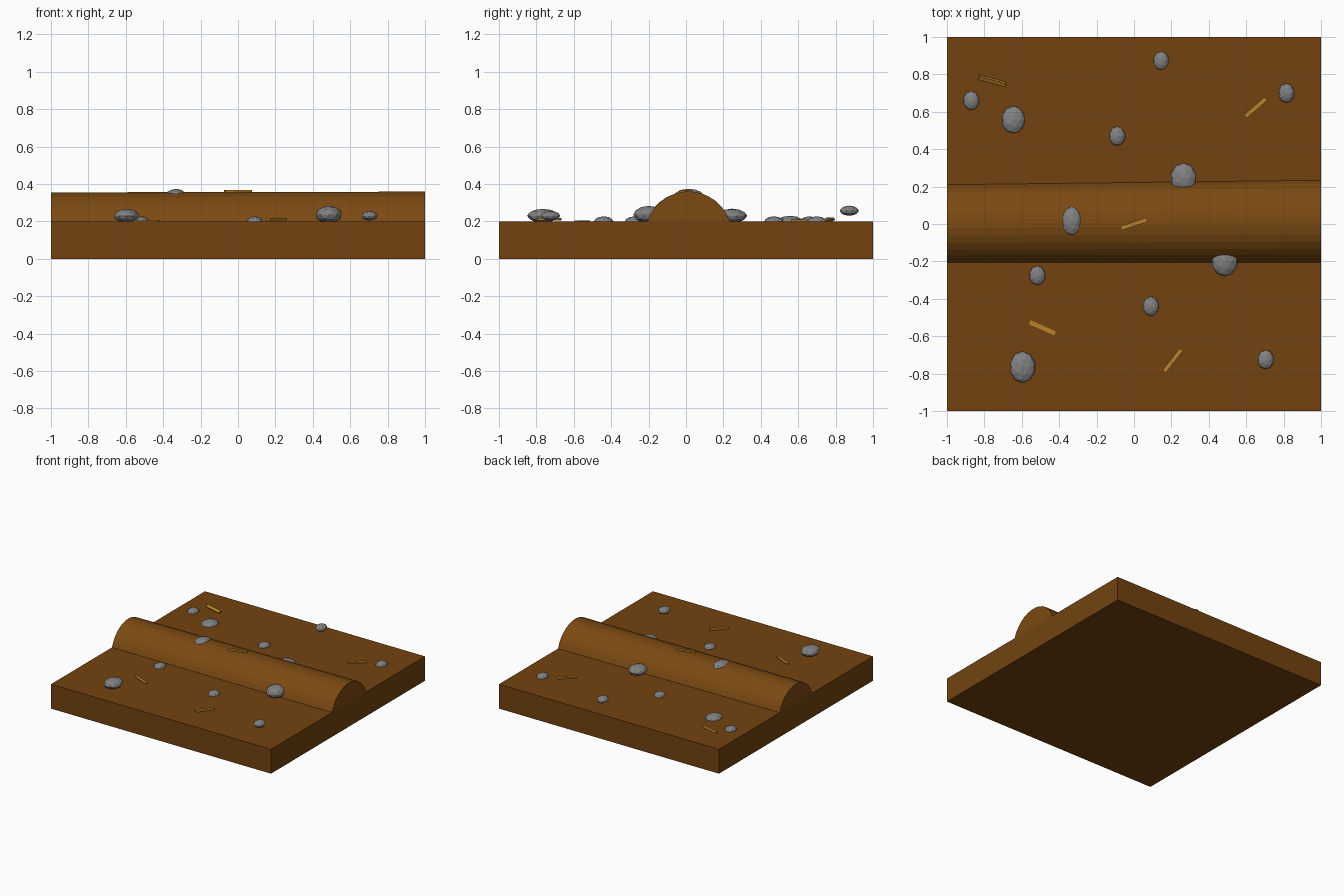
import bpy, bmesh
from math import radians, sin, cos, asin

if "Cube" in bpy.data.objects:
    bpy.data.objects.remove(bpy.data.objects["Cube"])


def material(name, rgb):
    m = bpy.data.materials.new(name)
    m.diffuse_color = (*rgb, 1)
    m.use_nodes = True
    m.node_tree.nodes["Principled BSDF"].inputs["Base Color"].default_value = m.diffuse_color
    return m


SOIL = material("soil", (0.17, 0.055, 0.005))
RIDGE = material("ridge_soil", (0.2, 0.068, 0.006))
STRAW = material("straw", (0.5, 0.22, 0.02))
STONE = material("stone", (0.22, 0.22, 0.22))


def box(name, loc, size, mat, rot=(0, 0, 0)):
    bpy.ops.mesh.primitive_cube_add(size=1, location=loc, rotation=[radians(a) for a in rot])
    o = bpy.context.object
    o.name = name
    o.scale = size
    o.data.materials.append(mat)
    return o


# soil slab
box("soil_slab", (0, 0, 0.1), (2, 2, 0.2), SOIL)

# rounded ridge: a circular arc swept along x, slightly wider at the right end
R, TOP, SEG = 0.227, 0.358, 13
bm = bmesh.new()
rings = []
for x, y0, y1, top in ((-1, -0.207, 0.21, 0.356), (1, -0.207, 0.234, 0.36)):
    mid, half = (y0 + y1) / 2, (y1 - y0) / 2
    h = top - 0.2
    r = (half * half + h * h) / (2 * h)
    a = asin(half / r)
    ring = []
    for i in range(SEG + 1):
        t = -a + 2 * a * i / SEG
        ring.append(bm.verts.new((x, mid + r * sin(t), top - r + r * cos(t))))
    rings.append(ring)
    bm.faces.new(ring)
for i in range(SEG):
    bm.faces.new((rings[0][i], rings[1][i], rings[1][i + 1], rings[0][i + 1]))
bmesh.ops.recalc_face_normals(bm, faces=bm.faces)
# open shell: make sure the arc faces outward
bm.normal_update()
if sum(f.normal.z for f in bm.faces) < 0:
    bmesh.ops.reverse_faces(bm, faces=bm.faces)
me = bpy.data.meshes.new("ridge")
bm.to_mesh(me)
bm.free()
ridge = bpy.data.objects.new("ridge", me)
me.materials.append(RIDGE)
bpy.context.collection.objects.link(ridge)

# scattered stones: x, y, z, then half sizes
stones = [
    (0.145, 0.873, 0.257, 0.042, 0.051, 0.027),
    (-0.87, 0.66, 0.2, 0.043, 0.051, 0.027),
    (-0.645, 0.557, 0.192, 0.065, 0.077, 0.038),
    (-0.09, 0.47, 0.2, 0.043, 0.052, 0.027),
    (0.815, 0.70, 0.2, 0.043, 0.052, 0.027),
    (0.265, 0.247, 0.23, 0.07, 0.08, 0.038),
    (-0.333, 0.015, 0.338, 0.056, 0.08, 0.036),
    (-0.517, -0.275, 0.2, 0.043, 0.052, 0.027),
    (0.485, -0.2, 0.236, 0.071, 0.082, 0.047),
    (0.09, -0.44, 0.2, 0.043, 0.052, 0.027),
    (-0.596, -0.765, 0.23, 0.069, 0.085, 0.037),
    (0.704, -0.725, 0.23, 0.044, 0.052, 0.026),
]
for i, (x, y, z, a, b, c) in enumerate(stones):
    bpy.ops.mesh.primitive_ico_sphere_add(subdivisions=2, radius=1, location=(x, y, z))
    o = bpy.context.object
    o.name = f"stone_{i + 1}"
    o.scale = (a, b, c)
    o.data.materials.append(STONE)

# straw pieces: x, y, z, heading, roll
straws = [
    (-0.757, 0.765, 0.208, -15, 35),
    (0.65, 0.622, 0.202, 41, 0),
    (0.0, 0.0, 0.36, 18, 0),
    (-0.49, -0.555, 0.199, -24, 0),
    (0.207, -0.73, 0.211, 52, 0),
]
for i, (x, y, z, heading, roll) in enumerate(straws):
    box(f"straw_{i + 1}", (x, y, z), (0.148, 0.023, 0.014), STRAW, (roll, 0, heading))
